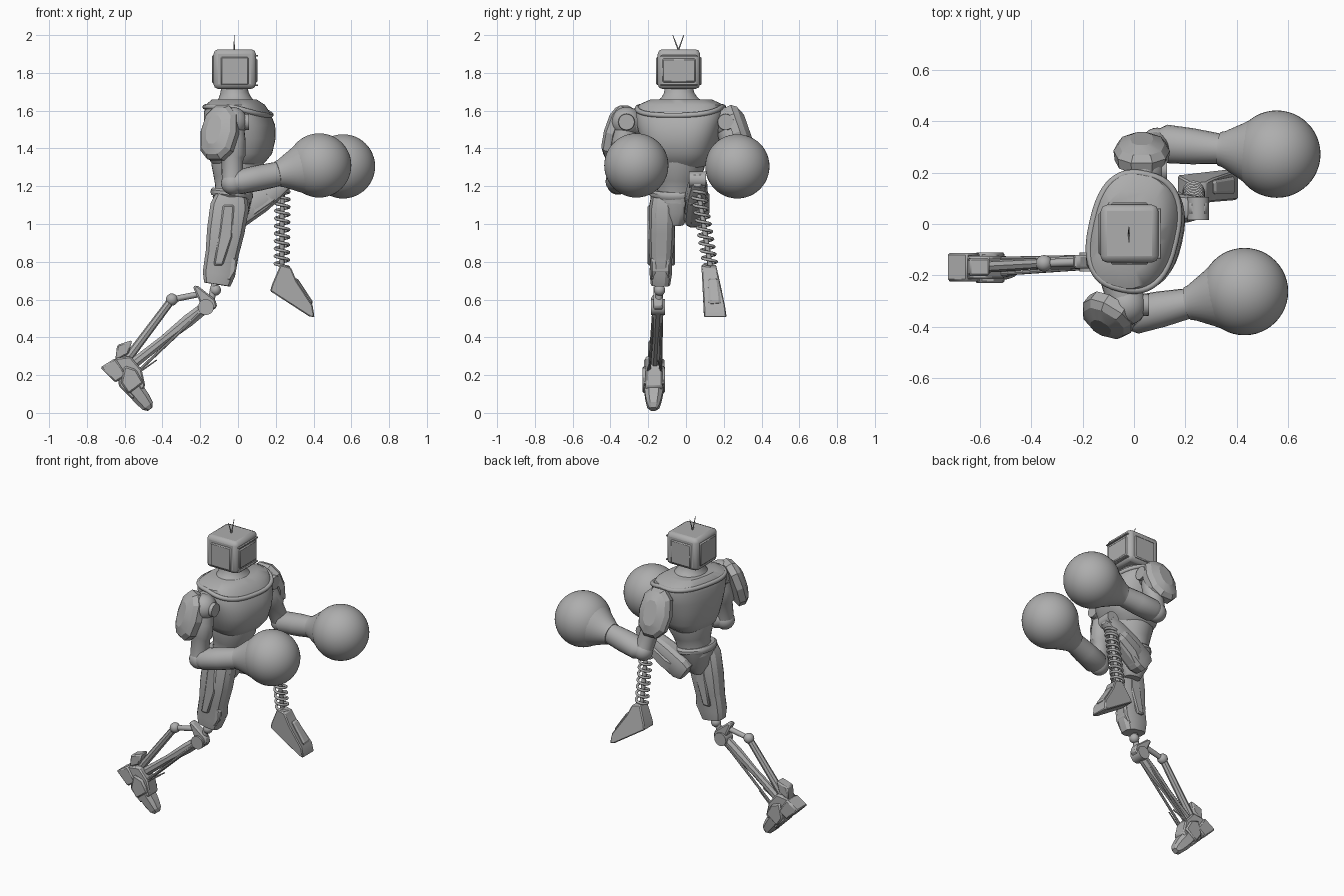
import bpy, bmesh, math
from mathutils import Vector as V

if "Cube" in bpy.data.objects:
    bpy.data.objects.remove(bpy.data.objects["Cube"])

grey = bpy.data.materials.new("plain_grey")
grey.use_nodes = True
GREY = (0.42, 0.42, 0.42, 1)
grey.diffuse_color = GREY
grey.node_tree.nodes["Principled BSDF"].inputs["Base Color"].default_value = GREY


def finish(name, bm, angle=35):
    bmesh.ops.recalc_face_normals(bm, faces=bm.faces)
    me = bpy.data.meshes.new(name)
    bm.to_mesh(me)
    bm.free()
    me.materials.append(grey)
    for p in me.polygons:
        p.use_smooth = True
    me.set_sharp_from_angle(angle=math.radians(angle))
    ob = bpy.data.objects.new(name, me)
    bpy.context.collection.objects.link(ob)
    return ob


def soften(ob, width, segments=1):
    m = ob.modifiers.new("bevel", "BEVEL")
    m.width, m.segments, m.limit_method = width, segments, "ANGLE"
    return ob


def loft(name, p0, p1, stations, side=(0, 1, 0), sides=32, power=2.0, angle=35, turn=0.0):
    """Rings along p0-p1; station = (t, half width along side, half depth, forward shift)."""
    p0, p1 = V(p0), V(p1)
    axis = (p1 - p0).normalized()
    u = V(side)
    u = (u - axis * u.dot(axis)).normalized()
    f = u.cross(axis)
    bm = bmesh.new()
    rings = []
    for t, a, b, *shift in stations:
        c = p0.lerp(p1, t) + f * (shift[0] if shift else 0)
        ring = []
        for i in range(sides):
            w = math.tau * (i + turn) / sides
            cs, sn = math.cos(w), math.sin(w)
            x = math.copysign(abs(cs) ** (2 / power), cs)
            y = math.copysign(abs(sn) ** (2 / power), sn)
            ring.append(bm.verts.new(c + u * a * x + f * b * y))
        rings.append(ring)
    for r, s in zip(rings, rings[1:]):
        for i in range(sides):
            j = (i + 1) % sides
            bm.faces.new((r[i], r[j], s[j], s[i]))
    bm.faces.new(rings[0])
    bm.faces.new(rings[-1])
    return finish(name, bm, angle)


def tube(name, p0, p1, r0, r1=None, sides=16):
    r1 = r0 if r1 is None else r1
    side = (0, 1, 0) if abs((V(p1) - V(p0)).normalized().y) < 0.9 else (1, 0, 0)
    return loft(name, p0, p1, [(0, r0, r0), (1, r1, r1)], side, sides)


def ball(name, c, r, seg=24):
    bm = bmesh.new()
    bmesh.ops.create_uvsphere(bm, u_segments=seg, v_segments=seg // 2, radius=r)
    bmesh.ops.translate(bm, vec=V(c), verts=bm.verts)
    return finish(name, bm)


def box(name, lo, hi, bevel=0.006, seg=1):
    lo, hi = V(lo), V(hi)
    bm = bmesh.new()
    bmesh.ops.create_cube(bm, size=1)
    bmesh.ops.scale(bm, vec=hi - lo, verts=bm.verts)
    bmesh.ops.translate(bm, vec=(lo + hi) / 2, verts=bm.verts)
    return soften(finish(name, bm), bevel, seg)


def prism(name, outline, y, half, bevel=0.008):
    bm = bmesh.new()
    face = bm.faces.new([bm.verts.new((x, y - half, z)) for x, z in outline])
    ext = bmesh.ops.extrude_face_region(bm, geom=[face])["geom"]
    bmesh.ops.translate(bm, vec=(0, 2 * half, 0), verts=[v for v in ext if isinstance(v, bmesh.types.BMVert)])
    return soften(finish(name, bm, 25), bevel)


def wire(name, points, r, cyclic=False):
    cu = bpy.data.curves.new(name, "CURVE")
    cu.dimensions, cu.bevel_depth, cu.bevel_resolution = "3D", r, 2
    sp = cu.splines.new("POLY")
    sp.points.add(len(points) - 1)
    for p, q in zip(sp.points, points):
        p.co = (*q, 1)
    sp.use_cyclic_u = cyclic
    tmp = bpy.data.objects.new(name + "_path", cu)
    bpy.context.collection.objects.link(tmp)
    bpy.context.view_layer.update()
    bm = bmesh.new()
    me = bpy.data.meshes.new_from_object(tmp)
    bm.from_mesh(me)
    bpy.data.objects.remove(tmp)
    bpy.data.meshes.remove(me)
    return finish(name, bm, 60)


# Head: boxy casing with raised side panels, a screen and two aerials
box("head", (-0.13, -0.15, 1.715), (0.095, 0.075, 1.925), 0.025, 2)
for label, y in (("right", -0.15), ("left", 0.075)):
    box(label + "_head_panel", (-0.09, y - 0.008, 1.735), (0.055, y + 0.008, 1.885))
box("screen", (0.085, -0.125, 1.75), (0.103, 0.05, 1.875))
box("back_panel", (-0.138, -0.12, 1.745), (-0.12, 0.045, 1.895))
for z in (1.735, 1.89):
    box("screen_trim", (0.08, -0.135, z - 0.004), (0.106, 0.06, z + 0.004), 0.002)
for y in (-0.07, -0.012):
    tube("aerial", (-0.02, -0.04, 1.92), (-0.02, y, 2.0), 0.004, 0.002, 6)

# Torso: turned a little toward the right
lateral = V((0.22, 0.97, 0))
fwd = V((0.97, -0.22, 0))
base = V((0.0, -0.03, 0))
loft("neck", (-0.015, -0.035, 1.62), (-0.02, -0.037, 1.72),
     [(0, .15, .125), (.25, .125, .105), (.5, .095, .085), (.75, .08, .075), (1, .075, .07)])
loft("chest", base + V((0, 0, 1.30)), base + V((0, 0, 1.66)),
     [(0, .12, .11), (.08, .155, .14), (.2, .18, .165, .01), (.42, .205, .18, .012), (.62, .225, .18, .008),
      (.8, .235, .165, -.005), (.92, .225, .145, -.015), (1, .16, .11, -.02)], lateral, 40, 2.6)
collar = []
for i in range(48):
    c, s = math.cos(math.tau * i / 48), math.sin(math.tau * i / 48)
    p = base + lateral * math.copysign(abs(c) ** 0.77, c) * 0.228
    p += fwd * (math.copysign(abs(s) ** 0.77, s) * 0.165)
    collar.append(p + V((0, 0, 1.62 - 0.045 * max(s, 0))))
wire("collar_rim", collar, 0.014, True)
loft("abdomen", (-0.03, -0.05, 1.12), (0, -0.04, 1.36),
     [(0, .105, .1), (.3, .105, .1), (.5, .115, .115), (.75, .14, .135), (1, .14, .14)], lateral)
loft("belt", (-0.035, -0.06, 1.14), (-0.03, -0.06, 1.18),
     [(0, .125, .105), (.3, .135, .112), (.7, .135, .112), (1, .12, .105)], lateral)
loft("pelvis", (-0.03, -0.05, 0.99), (-0.03, -0.055, 1.15),
     [(0, .03, .05), (.4, .085, .085), (1, .125, .1)], lateral, 16, 2.6)

# Arms: joint, shoulder pad, upper arm, forearm, round glove
ARMS = {
    "right": dict(inner=(-.06, -.2, 1.54), joint=(-.03, -.315, 1.54), pad=(-.105, -.365, 1.485),
                  out=(-.5, -.82, .3), elbow=(-.03, -.36, 1.215), glove=(.43, -.263, 1.31)),
    "left": dict(inner=(.02, .12, 1.54), joint=(.04, .21, 1.54), pad=(.03, .285, 1.49),
                 out=(0, .95, .33), elbow=(.09, .315, 1.235), glove=(.556, .272, 1.305)),
}
for label, a in ARMS.items():
    elbow, glove, joint, pad = V(a["elbow"]), V(a["glove"]), V(a["joint"]), V(a["pad"])
    out = V(a["out"]).normalized()
    tube(label + "_shoulder_axle", a["inner"], joint, 0.075, 0.07, 24)
    ball(label + "_shoulder_joint", joint, 0.08)
    tube(label + "_shoulder_cap", joint, joint + V((.088, 0, 0)), 0.05, 0.042, 20)
    loft(label + "_shoulder_pad", pad - out * 0.04, pad + out * 0.05,
         [(0, .15, .105), (.45, .155, .11), (.75, .135, .09), (1, .08, .045)], (0, 0, 1), 10, 2.4, 20, 0.5)
    loft(label + "_upper_arm", joint, elbow,
         [(0, .06, .06), (.3, .065, .07), (.55, .06, .07), (.6, .052, .058), (1, .055, .055)], sides=20)
    ball(label + "_elbow", elbow, 0.06)
    loft(label + "_forearm", elbow, elbow.lerp(glove, 0.6),
         [(0, .055, .05), (.12, .075, .065), (.5, .07, .068), (.85, .06, .065), (1, .06, .066)], sides=20)
    loft(label + "_glove_cuff", elbow.lerp(glove, 0.52), elbow.lerp(glove, 0.86),
         [(0, .066, .068), (.1, .07, .073), (.5, .105, .108), (1, .152, .152)])
    ball(label + "_glove", glove, 0.17, 48)

# Right thigh and knee
loft("right_thigh", (-.035, -.125, 1.15), (-.11, -.135, .68),
     [(0, .06, .085), (.12, .07, .105), (.4, .07, .102), (.65, .065, .09), (.7, .06, .09), (.88, .06, .088), (1, .052, .072)],
     sides=12, power=3, angle=25, turn=0.5)
loft("right_thigh_plate", (.0, -.128, 1.12), (-.035, -.133, .84),
     [(0, .045, .04), (.2, .058, .062), (.7, .055, .05), (1, .035, .03)], sides=8, power=3, angle=20, turn=0.5)
prism("right_thigh_side_panel", [(-.08, 1.1), (-.02, 1.1), (-.03, .93), (-.08, .78), (-.13, .78), (-.1, .95)], -.13, .073)
prism("right_knee_guard", [(-.04, .84), (-.005, .81), (-.01, .75), (-.04, .7), (-.08, .7), (-.08, .8)], -.135, .05)
ball("right_knee_ball", (-.12, -.14, .65), 0.03)
tube("right_knee_neck", (-.12, -.14, .7), (-.145, -.145, .58), 0.018)
tube("right_knee_hub", (-.17, -.185, .56), (-.17, -.11, .56), 0.042, sides=20)
prism("right_knee_bracket", [(-.24, .67), (-.215, .675), (-.12, .6), (-.11, .56), (-.17, .52), (-.19, .56)], -.147, .026)

# Right shin: tapered strut, linkage and side rods
loft("right_shin", (-.16, -.147, .57), (-.58, -.166, .24),
     [(0, .026, .032), (.25, .028, .036), (.55, .02, .026), (1, .026, .03)], sides=8, angle=20, turn=0.5)
ball("right_link_joint", (-.35, -.153, .6), 0.032)
tube("right_link_upper", (-.35, -.153, .6), (-.2, -.147, .63), 0.016)
tube("right_link_lower", (-.35, -.153, .6), (-.59, -.166, .28), 0.021, 0.024, 8)
for s in (-1, 1):
    tube("right_shin_rod", (-.2, -.15 + s * .022, .53), (-.55, -.166 + s * .03, .2), 0.008, sides=8)
    tube("right_foot_strut", (-.56, -.168 + s * .045, .19), (-.43, -.168 + s * .02, .28), 0.006, 0.004, 6)

# Right foot, heel raised and toe down
prism("right_heel", [(-.73, .24), (-.65, .29), (-.59, .2), (-.65, .16)], -.168, .055)
prism("right_ankle_cuff", [(-.64, .36), (-.56, .385), (-.58, .31), (-.65, .28)], -.167, .035)
prism("right_foot_core", [(-.65, .29), (-.57, .30), (-.51, .23), (-.49, .14), (-.56, .07), (-.63, .14)], -.17, .045)
prism("right_foot_fins", [(-.6, .25), (-.54, .23), (-.5, .16), (-.58, .1), (-.62, .16)], -.17, .06)
loft("right_toe", (-.55, -.17, .13), (-.465, -.173, .02),
     [(0, .055, .05), (.5, .045, .045), (.85, .034, .035), (1, .02, .016)], sides=8, power=3, angle=20, turn=0.5)

# Left thigh, raised forward
loft("left_thigh", (-.04, .045, 1.03), (.26, .065, 1.225),
     [(0, .05, .06), (.12, .062, .08), (.5, .062, .075), (.8, .055, .058), (1, .042, .04)],
     sides=12, power=3, angle=25, turn=0.5)
loft("left_thigh_plate", (.03, .055, 1.05), (.2, .065, 1.16),
     [(0, .05, .06), (.3, .07, .05), (.8, .066, .045), (1, .045, .03)], sides=8, power=3, angle=20, turn=0.5)
tube("left_knee_hub", (.25, .015, 1.235), (.25, .105, 1.235), 0.042, sides=20)
box("left_knee_block", (.215, .03, 1.19), (.285, .09, 1.27), 0.01)

# Left shin: coil spring around a thin rod
top, bottom = V((.235, .06, 1.21)), V((.232, .13, .77))
TURNS, STEPS = 11, 16
coil = []
for i in range(TURNS * STEPS + 1):
    w = math.tau * i / STEPS
    coil.append(top.lerp(bottom, i / (TURNS * STEPS)) + V((math.cos(w), math.sin(w), 0)) * 0.036)
wire("left_shin_spring", coil, 0.008)
tube("left_shin_rod", top, bottom, 0.013)
tube("left_spring_cap", top + V((0, 0, .02)), top - V((0, .0, .02)), 0.04)

# Left foot: wedge boot with a raised toe panel
boot = prism("left_boot", [(.225, .785), (.28, .77), (.31, .70), (.395, .57), (.405, .505), (.375, .512), (.17, .645), (.18, .68)], .14, .05, 0.006)
for v in boot.data.vertices:
    k = min(max((0.785 - v.co.z) / 0.25, 0), 1)
    v.co.y = 0.12 + 0.035 * k + (v.co.y - 0.14) * (0.78 + 0.42 * k)
loft("left_boot_panel", (.3, .143, .705), (.385, .153, .575),
     [(0, .02, .012), (.08, .028, .018), (.92, .034, .018), (1, .028, .01)], sides=8, power=4, angle=20, turn=0.5)
